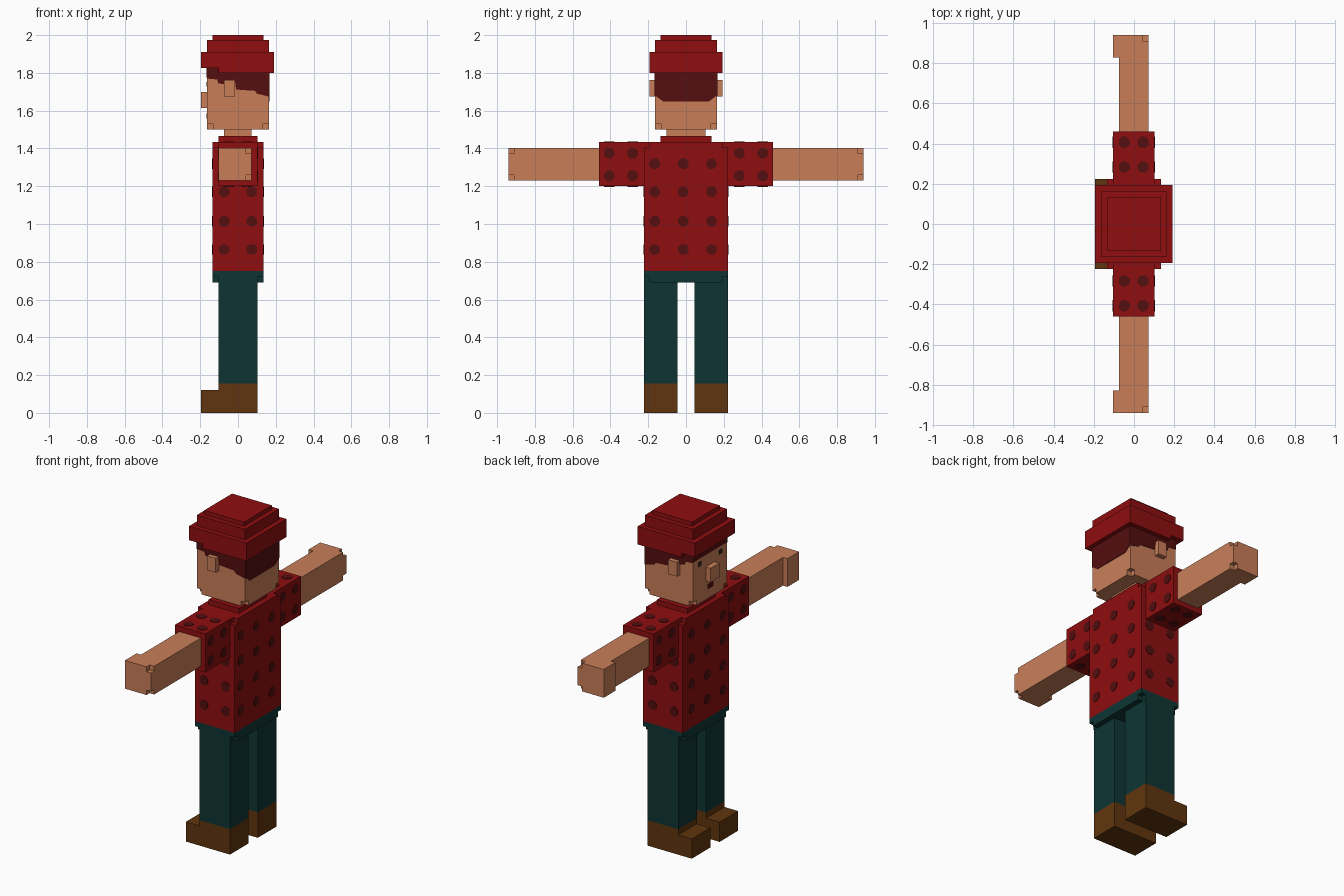
import bpy, bmesh, math
from mathutils import Vector

if "Cube" in bpy.data.objects:
    bpy.data.objects.remove(bpy.data.objects["Cube"])


def material(name, r, g, b):
    m = bpy.data.materials.new(name)
    lin = [((c / 255 + 0.055) / 1.055) ** 2.4 if c > 10 else c / 255 / 12.92 for c in (r, g, b)]
    m.diffuse_color = (*lin, 1)
    m.use_nodes = True
    m.node_tree.nodes["Principled BSDF"].inputs["Base Color"].default_value = m.diffuse_color
    return m


RED = material("shirt_red", 143, 14, 16)
DARK = material("dark_red", 84, 14, 15)
SKIN = material("skin", 201, 126, 89)
TEAL = material("trouser_teal", 14, 52, 52)
BROWN = material("shoe_brown", 96, 53, 14)
EYE = material("eye_brown", 50, 28, 20)
N = 0.03  # notch size


def finish(name, bm, mat):
    bmesh.ops.recalc_face_normals(bm, faces=bm.faces)
    me = bpy.data.meshes.new(name)
    bm.to_mesh(me)
    bm.free()
    me.materials.append(mat)
    ob = bpy.data.objects.new(name, me)
    bpy.context.collection.objects.link(ob)
    return ob


def blocks(name, mat, xs, ys, zs, keep=lambda i, j, k: True):
    """Solid made of the kept cells of a small grid; only outer faces are made."""
    cuts = [sorted(c) for c in (xs, ys, zs)]
    dims = [len(c) - 1 for c in cuts]
    bm = bmesh.new()

    def solid(c):
        return all(0 <= c[a] < dims[a] for a in range(3)) and keep(*c)

    for i in range(dims[0]):
        for j in range(dims[1]):
            for k in range(dims[2]):
                c = [i, j, k]
                if not solid(c):
                    continue
                for a in range(3):
                    u, v = (a + 1) % 3, (a + 2) % 3
                    for d in (0, 1):
                        nb = c[:]
                        nb[a] += 2 * d - 1
                        if solid(nb):
                            continue
                        quad = []
                        for du, dv in ((0, 0), (1, 0), (1, 1), (0, 1)):
                            p = [0, 0, 0]
                            p[a], p[u], p[v] = cuts[a][c[a] + d], cuts[u][c[u] + du], cuts[v][c[v] + dv]
                            quad.append(bm.verts.new(p))
                        bm.faces.new(quad if d else quad[::-1])
    bmesh.ops.remove_doubles(bm, verts=bm.verts, dist=1e-5)
    return finish(name, bm, mat)


def plates(name, mat, axis, pos, shapes, thick=0.003):
    """Thin painted shapes on the plane axis = pos, facing away from the centre."""
    bm = bmesh.new()
    sign = math.copysign(1, thick)
    for pts in shapes:
        rings = []
        for depth in (pos - sign * 0.002, pos + thick):
            ring = []
            for p in pts:
                q = list(p)
                q.insert(axis, depth)
                ring.append(bm.verts.new(Vector(q)))
            rings.append(ring)
        a, b = rings
        bm.faces.new(a)
        bm.faces.new(b)
        for i in range(len(a)):
            j = (i + 1) % len(a)
            bm.faces.new((a[i], a[j], b[j], b[i]))
    return finish(name, bm, mat)


def dots(us, vs, r=0.03):
    angles = [math.pi / 8 + n * math.pi / 4 for n in range(8)]
    return [[(u + r * math.cos(t), v + r * math.sin(t)) for t in angles] for u in us for v in vs]


def rect(u, v, w, h):
    return [(u - w, v - h), (u + w, v - h), (u + w, v + h), (u - w, v + h)]


def notched(lo, hi):
    return (lo, lo + N, hi - N, hi)


# Torso with clipped shoulder corners, hips with clipped lower corners
TX, TY = 0.134, 0.223
blocks("torso", RED, notched(-TX, TX), notched(-TY, TY), (0.75, 1.405, 1.435),
       lambda i, j, k: not (i in (0, 2) and j in (0, 2) and k == 1))
blocks("hips", TEAL, notched(-TX, TX), notched(-TY, TY), (0.69, 0.72, 0.75),
       lambda i, j, k: not (i in (0, 2) and j in (0, 2) and k == 0))
blocks("collar", RED, (-0.104, 0.102), (-0.135, 0.135), (1.435, 1.465))
blocks("neck", SKIN, (-0.074, 0.072), (-0.104, 0.104), (1.465, 1.5))

# Shirt spots on the torso
rows = (0.865, 1.015, 1.17, 1.32)
for s, label in ((-1, "front"), (1, "back")):
    plates(label + "_spots", DARK, 0, s * TX, dots((-0.165, -0.015, 0.135), rows), s * 0.003)

for s, label in ((-1, "left"), (1, "right")):
    plates(label + "_side_spots", DARK, 1, s * TY, dots((-0.074, 0.072), rows[:3]), s * 0.003)

    # Sleeve and its spots
    blocks(label + "_sleeve", RED, (-0.104, 0.102), (s * TY, s * 0.46), (1.2, 1.435))
    cols = (s * 0.283, s * 0.407)
    for e, pos in ((-1, -0.104), (1, 0.102)):
        plates(label + "_sleeve_face_spots", DARK, 0, pos, dots(cols, (1.255, 1.375)), e * 0.003)
    for e, pos in ((-1, 1.2), (1, 1.435)):
        plates(label + "_sleeve_flat_spots", DARK, 2, pos, dots((-0.048, 0.045), cols), e * 0.003)

    # Arm with thumb and clipped hand corners
    end = 2 if s > 0 else 0
    blocks(label + "_arm", SKIN, (-0.104, -0.074, 0.042, 0.072),
           (s * 0.46, s * 0.828, s * 0.91, s * 0.94), (1.23, 1.26, 1.372, 1.402),
           lambda i, j, k: (i > 0 or j in (1, end)) and not (i == 2 and j == end and k in (0, 2)))

    # Leg and shoe with a lower toe
    blocks(label + "_leg", TEAL, (-0.104, 0.102), (s * 0.045, s * TY), (0.155, 0.69))
    blocks(label + "_shoe", BROWN, (-0.195, -0.104, 0.102), (s * 0.045, s * TY), (0, 0.12, 0.155),
           lambda i, j, k: i == 1 or k == 0)

    # Ear
    blocks(label + "_ear", SKIN, (-0.074, -0.015), (s * 0.163, s * 0.193), (1.675, 1.762))

    # Hair on the side of the head
    edge = [(-0.163, 1.83), (-0.163, 1.77), (-0.11, 1.765), (-0.105, 1.745), (-0.075, 1.74),
            (-0.015, 1.75), (-0.01, 1.712), (0.09, 1.705), (0.1, 1.69), (0.163, 1.675), (0.163, 1.83)]
    plates(label + "_side_hair", DARK, 1, s * 0.163, [edge], s * 0.003)

# Head with clipped lower corners, nose, eyes and mouth
H = 0.163
blocks("head", SKIN, notched(-H, H), notched(-H, H), (1.5, 1.53, 1.83),
       lambda i, j, k: not (i in (0, 2) and j in (0, 2) and k == 0))
blocks("nose", SKIN, (-0.195, -H), (-0.042, 0.042), (1.613, 1.7))
plates("eyes", EYE, 0, -H, [rect(-0.1, 1.74, 0.013, 0.013), rect(0.1, 1.74, 0.013, 0.013)], -0.003)
plates("mouth", DARK, 0, -H, [rect(0, 1.572, 0.028, 0.014)], -0.003)

# Hair on the forehead and the back of the head
plates("fringe", DARK, 0, -H, [[(-H, 1.775), (H, 1.775), (H, 1.83), (-H, 1.83)]], -0.003)
plates("back_hair", DARK, 0, H, [[(-H, 1.83), (-H, 1.68), (-0.12, 1.648), (0.12, 1.648),
                                  (H, 1.68), (H, 1.83)]], 0.003)

# Cap: band raised at the face, then two stepped tiers
blocks("cap_band", RED, (-0.195, -0.104, 0.191), (-0.193, 0.193), (1.8, 1.825, 1.91),
       lambda i, j, k: i == 1 or k == 1)
blocks("cap_crown", RED, (-H, H), (-H, H), (1.91, 1.975))
blocks("cap_top", RED, (-0.134, 0.134), (-0.134, 0.134), (1.975, 2.0))
